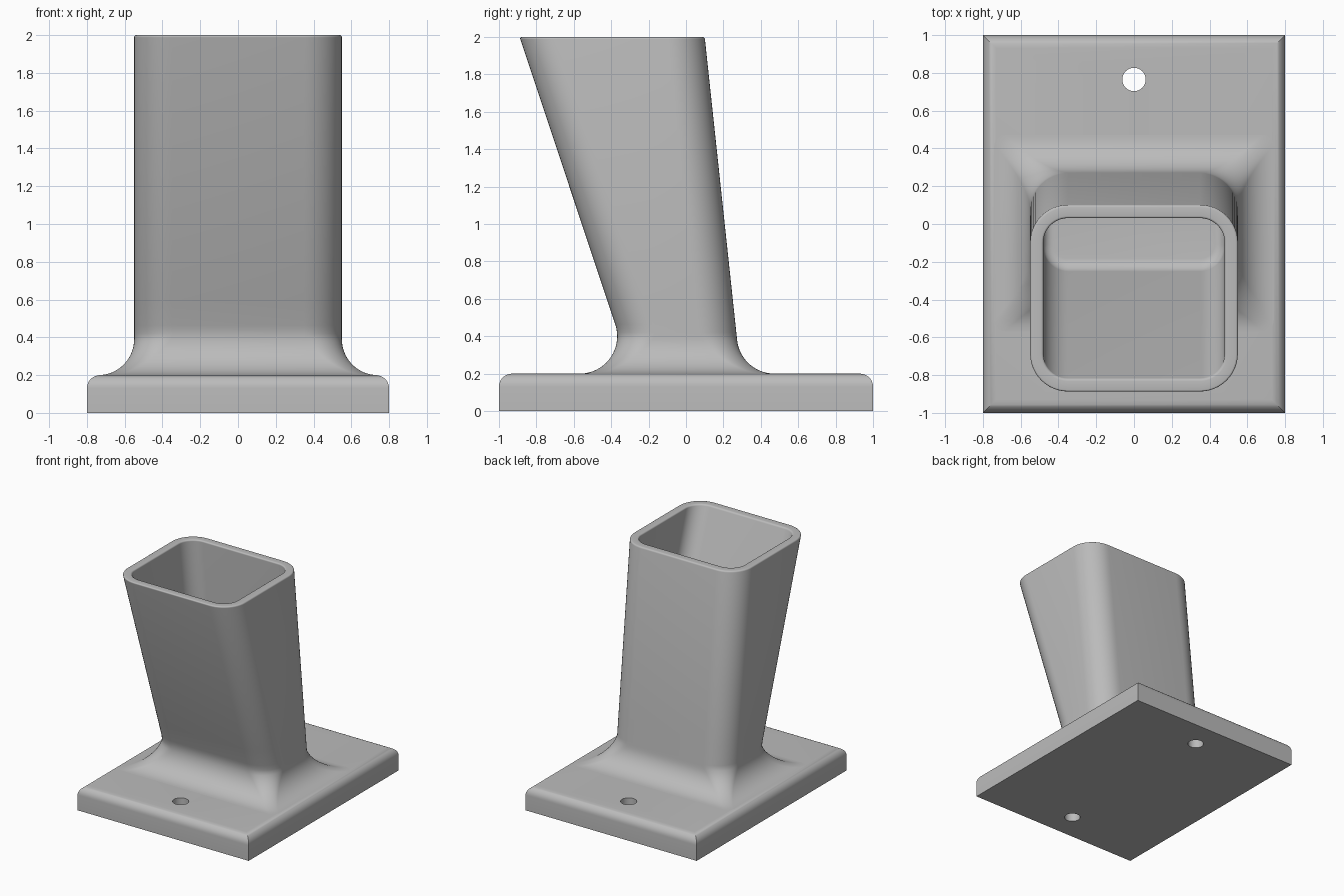
import bpy, bmesh
from math import sin, cos, pi, sqrt

if "Cube" in bpy.data.objects:
    bpy.data.objects.remove(bpy.data.objects["Cube"])

grey = bpy.data.materials.new("plain grey")
grey.use_nodes = True
grey.diffuse_color = (0.5, 0.5, 0.5, 1)
grey.node_tree.nodes["Principled BSDF"].inputs["Base Color"].default_value = (0.5, 0.5, 0.5, 1)


def ring(bm, half_x, y0, y1, z, r, steps):
    """Rounded rectangle at height z; steps = 0 gives sharp corners."""
    corners = [(half_x - r, y1 - r), (r - half_x, y1 - r),
               (r - half_x, y0 + r), (half_x - r, y0 + r)]
    verts = []
    for i, (cx, cy) in enumerate(corners):
        for k in range(steps + 1):
            a = (i + (k / steps if steps else 0)) * pi / 2
            dx, dy = (r * cos(a), r * sin(a)) if steps else (0, 0)
            verts.append(bm.verts.new((cx + dx, cy + dy, z)))
    return verts


def loft(name, sections, steps, cap_start, cap_end):
    bm = bmesh.new()
    rings = [ring(bm, *s, steps) for s in sections]
    n = len(rings[0])
    for a, b in zip(rings, rings[1:]):
        for i in range(n):
            j = (i + 1) % n
            bm.faces.new((a[i], a[j], b[j], b[i]))
    if cap_start:
        bm.faces.new(rings[0][::-1])
    if cap_end:
        bm.faces.new(rings[-1])
    mesh = bpy.data.meshes.new(name)
    bm.to_mesh(mesh)
    bm.free()
    mesh.materials.append(grey)
    ob = bpy.data.objects.new(name, mesh)
    bpy.context.collection.objects.link(ob)
    return ob


def activate(ob):
    bpy.ops.object.select_all(action='DESELECT')
    ob.select_set(True)
    bpy.context.view_layer.objects.active = ob


# Base plate with rounded top edges and mitred corners
EDGE, TOP = 0.07, 0.2
sections = [(0.8, -1, 1, 0, 0)]
for k in range(9):
    a = k / 8 * pi / 2
    inset = EDGE * (1 - cos(a))
    sections.append((0.8 - inset, inset - 1, 1 - inset, TOP - EDGE + EDGE * sin(a), 0))
plate = loft("base_plate", sections, 0, True, True)

# Screw holes, front and back
for y in (-0.765, 0.765):
    bpy.ops.mesh.primitive_cylinder_add(vertices=48, radius=0.062, depth=1, location=(0, y, 0))
    cutter = bpy.context.object
    cutter.name = "hole_cutter"
    cutter.hide_render = True
    cutter.data.materials.append(grey)
    activate(plate)
    mod = plate.modifiers.new("hole", 'BOOLEAN')
    mod.operation, mod.solver, mod.object = 'DIFFERENCE', 'EXACT', cutter
    bpy.ops.object.modifier_apply(modifier=mod.name)
    bpy.data.objects.remove(cutter)

# Leaning socket: wall offsets at the top and their drift per unit of depth
FRONT, BACK, SIDE = (-0.89, 0.333), (0.10, 0.107), (0.55, 0.0)
FILLET, WALL, RIM = 0.2, 0.07, 0.012


def line(wall, z):
    return wall[0] + wall[1] * (2 - z)


def flared(wall, z, sign, r=FILLET):
    """Wall position at z, blended into the plate by an arc tangent to both."""
    slope = wall[1]
    length = sqrt(1 + slope * slope)
    zc = TOP + r
    if z >= zc - sign * slope / length * r:
        return line(wall, z)
    centre = line(wall, zc) + sign * r * length
    return centre - sign * sqrt(max(0, r * r - (z - zc) ** 2))


def outer(z, inset=0):
    blend = min(1, max(0, (z - TOP) / FILLET))
    return (flared(SIDE, z, 1, 0.19) - inset, flared(FRONT, z, -1) + inset,
            flared(BACK, z, 1) - inset, z, 0.06 + 0.14 * blend - inset)


def inner(z, inset):
    return (SIDE[0] - inset, line(FRONT, z) + inset, line(BACK, z) - inset, z, 0.2 - inset)


sections = [outer(TOP + FILLET * (1 - cos(k / 16 * pi / 2))) for k in range(17)]
sections += [outer(z) for z in (0.42, 0.44, 0.463, 0.6, 2 - RIM)]
# Softened rim, over the top and down the inside
for k in range(1, 5):
    a = k / 4 * pi / 2
    sections.append(outer(2 - RIM + RIM * sin(a), RIM * (1 - cos(a))))
for k in range(5):
    a = k / 4 * pi / 2
    sections.append(inner(2 - RIM + RIM * cos(a), WALL - RIM + RIM * sin(a)))
# Cavity floor with a small fillet
FLOOR, COVE = 0.24, 0.05
for k in range(7):
    a = k / 6 * pi / 2
    sections.append(inner(FLOOR + COVE * (1 - sin(a)), WALL + COVE * (1 - cos(a))))
socket = loft("leaning_socket", sections, 12, False, True)

for ob in (plate, socket):
    activate(ob)
    bpy.ops.object.shade_smooth_by_angle(angle=0.6)
